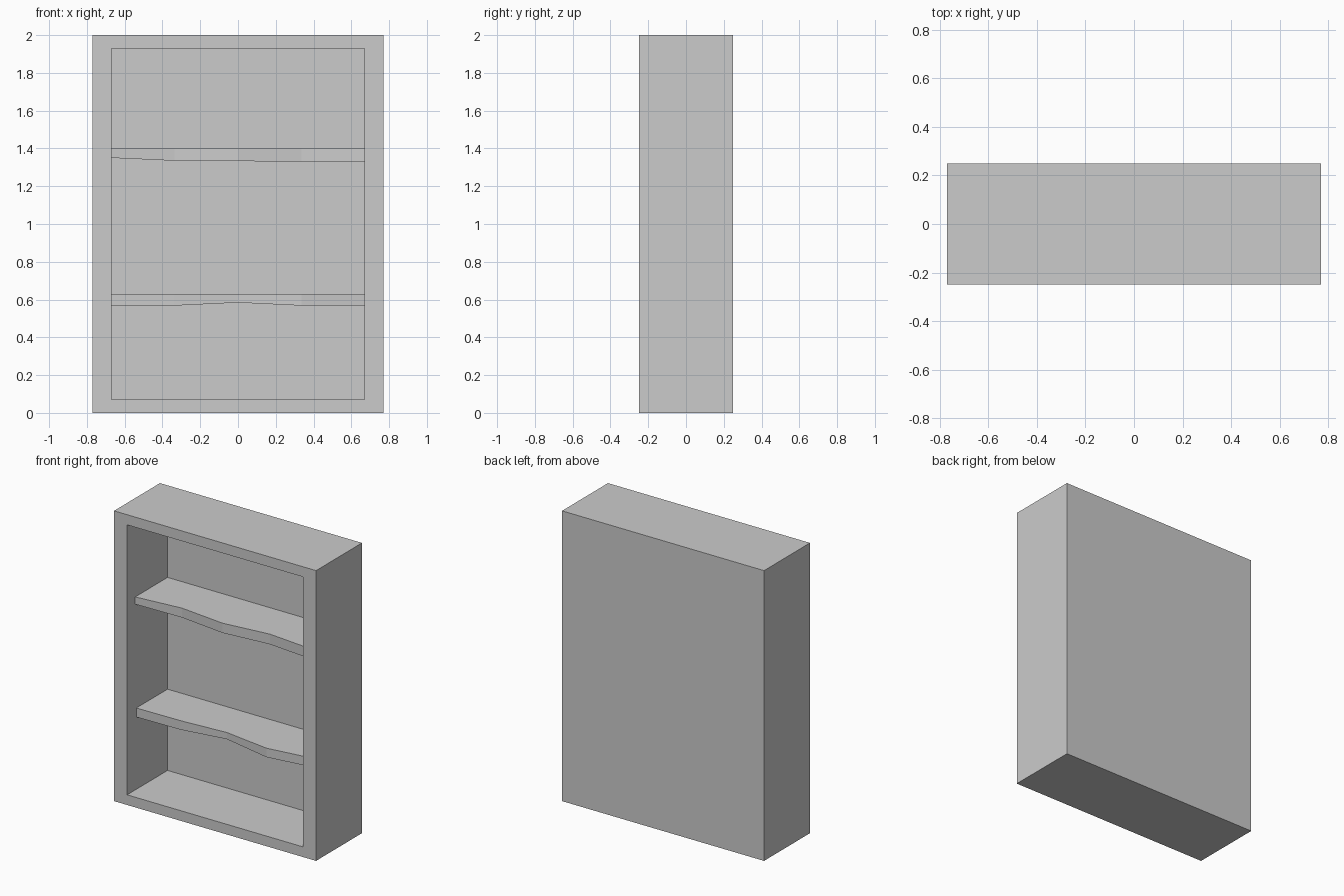
import bpy
import bmesh

if "Cube" in bpy.data.objects:
    bpy.data.objects.remove(bpy.data.objects["Cube"])

W, D, H = 0.77, 0.25, 2.0        # half width, half depth, height
IN_W, IN_LOW, IN_HIGH = 0.67, 0.07, 1.93
BACK_Y = 0.19                    # inner face of the back panel


def finish(bm, name):
    bmesh.ops.recalc_face_normals(bm, faces=bm.faces)
    mesh = bpy.data.meshes.new(name)
    bm.to_mesh(mesh)
    bm.free()
    obj = bpy.data.objects.new(name, mesh)
    bpy.context.collection.objects.link(obj)
    return obj


def make_case():
    # Solid block whose front face is inset and pushed back
    bm = bmesh.new()
    bmesh.ops.create_cube(bm, size=1)
    for v in bm.verts:
        v.co = (v.co.x * 2 * W, v.co.y * 2 * D, (v.co.z + 0.5) * H)
    bm.normal_update()
    front = min(bm.faces, key=lambda f: f.calc_center_median().y)
    bmesh.ops.inset_region(bm, faces=[front], thickness=0.05)
    for v in front.verts:
        v.co.x = IN_W if v.co.x > 0 else -IN_W
        v.co.z = IN_HIGH if v.co.z > 1 else IN_LOW
    # Recess the opening, leaving only the back panel
    ext = bmesh.ops.extrude_discrete_faces(bm, faces=[front])
    for v in ext["faces"][0].verts:
        v.co.y = BACK_Y
    return finish(bm, "cabinet_case")


def make_shelf(name, top, setbacks, bottoms):
    # Board with a wavy front edge and a slightly uneven underside
    bm = bmesh.new()
    rings = []
    for i, (s, low) in enumerate(zip(setbacks, bottoms)):
        x = -IN_W + i * IN_W / 2
        y = -D + s
        rings.append([bm.verts.new(c) for c in
                      ((x, y, low), (x, y, top), (x, BACK_Y, top), (x, BACK_Y, low))])
    for a, b in zip(rings, rings[1:]):
        for k in range(4):
            n = (k + 1) % 4
            bm.faces.new((a[k], a[n], b[n], b[k]))
    bm.faces.new(rings[0])
    bm.faces.new(rings[-1])
    return finish(bm, name)


make_case()
make_shelf("upper_shelf", 1.40, (0.088, 0.12, 0.083, 0.12, 0.088),
           (1.35, 1.335, 1.333, 1.33, 1.33))
make_shelf("lower_shelf", 0.63, (0.10, 0.105, 0.128, 0.08, 0.125),
           (0.568, 0.568, 0.584, 0.568, 0.568))
